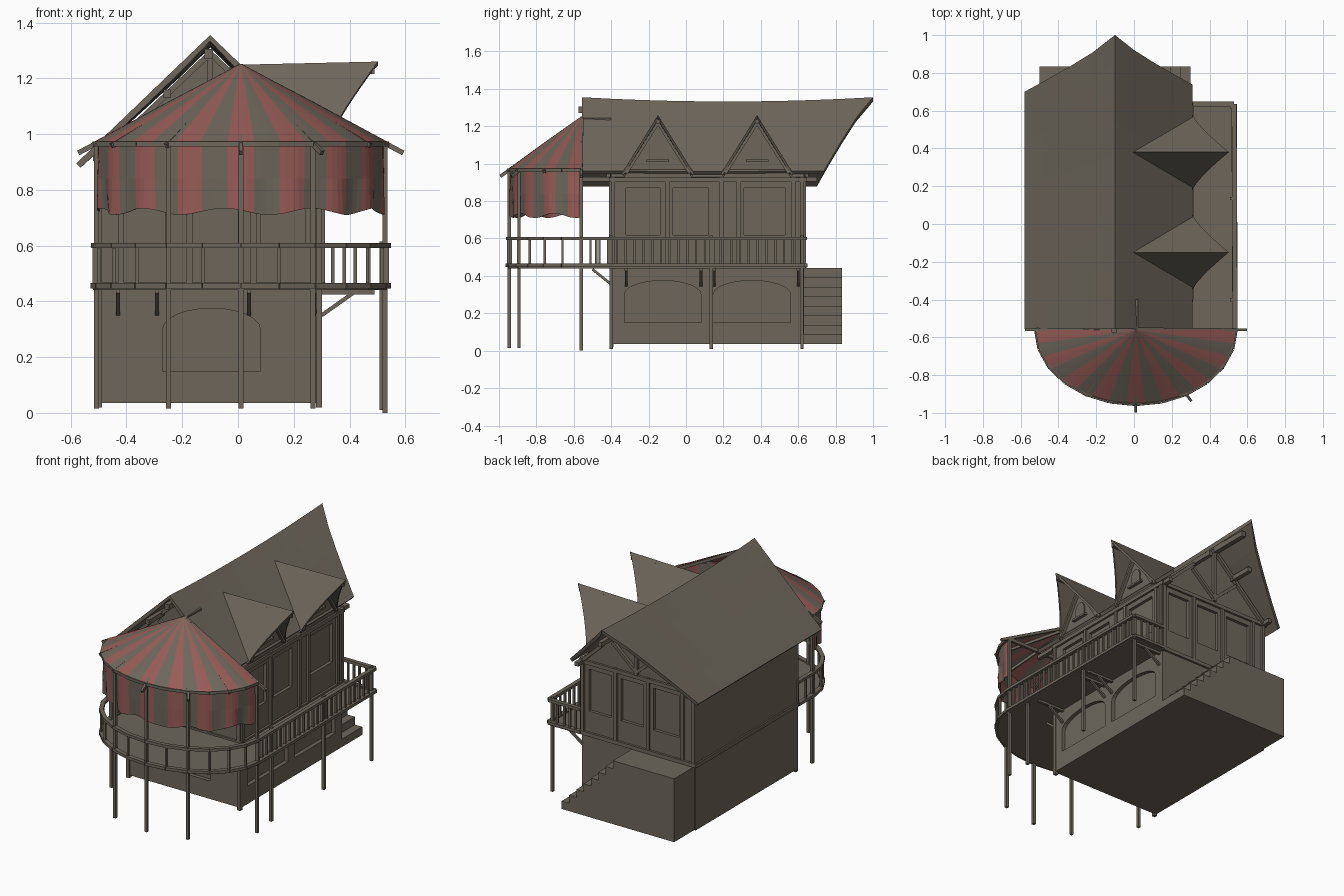
import bpy, bmesh, math
from mathutils import Vector, Matrix

if "Cube" in bpy.data.objects:
    bpy.data.objects.remove(bpy.data.objects["Cube"])


def material(name, rgb):
    m = bpy.data.materials.new(name)
    m.diffuse_color = (*rgb, 1)
    m.use_nodes = True
    m.node_tree.nodes["Principled BSDF"].inputs["Base Color"].default_value = m.diffuse_color
    return m


GREY = material("weathered grey brown", (0.155, 0.134, 0.105))
RED = material("awning red", (0.31, 0.105, 0.095))


class Part:
    """Collects simple solids into one named object."""
    def __init__(self, name):
        self.name, self.bm = name, bmesh.new()

    def box(self, x0, x1, y0, y1, z0, z1):
        m = Matrix.Translation(((x0 + x1) / 2, (y0 + y1) / 2, (z0 + z1) / 2)) @ \
            Matrix.Diagonal((x1 - x0, y1 - y0, z1 - z0, 1))
        bmesh.ops.create_cube(self.bm, size=1, matrix=m)

    def bar(self, p, q, w=0.02, h=0.02):
        p, q = Vector(p), Vector(q)
        d = (q - p).normalized()
        side = d.cross(Vector((0, 0, 1)))
        side = side.normalized() if side.length > 1e-4 else Vector((1, 0, 0))
        m = Matrix((side, d, side.cross(d))).transposed().to_4x4()
        m.translation = (p + q) / 2
        bmesh.ops.create_cube(self.bm, size=1,
                              matrix=m @ Matrix.Diagonal((w, (q - p).length, h, 1)))

    def prism(self, pts, vec):
        f = self.bm.faces.new([self.bm.verts.new(p) for p in pts])
        r = bmesh.ops.extrude_face_region(self.bm, geom=[f])
        bmesh.ops.translate(self.bm, vec=vec,
                            verts=[v for v in r["geom"] if isinstance(v, bmesh.types.BMVert)])

    def grid(self, rows, color=None):
        vs = [[self.bm.verts.new(p) for p in r] for r in rows]
        for i in range(len(vs) - 1):
            for j in range(len(vs[i]) - 1):
                f = self.bm.faces.new((vs[i][j], vs[i + 1][j], vs[i + 1][j + 1], vs[i][j + 1]))
                f.material_index = color(i) if color else 0

    def done(self, solid=0, offset=-1):
        bmesh.ops.remove_doubles(self.bm, verts=self.bm.verts, dist=1e-5)
        bmesh.ops.recalc_face_normals(self.bm, faces=self.bm.faces)
        me = bpy.data.meshes.new(self.name)
        self.bm.to_mesh(me)
        ob = bpy.data.objects.new(self.name, me)
        bpy.context.collection.objects.link(ob)
        me.materials.append(GREY)
        me.materials.append(RED)
        if solid:
            s = ob.modifiers.new("thickness", 'SOLIDIFY')
            s.thickness, s.offset = solid, offset
        return ob


def cut(ob, cutter):
    b = ob.modifiers.new("recess", 'BOOLEAN')
    b.object, b.solver = cutter, 'EXACT'
    cutter.hide_render = True
    cutter.hide_set(True)


def arch(a0, a1, z0, zs, zt, n=12):
    c, r = (a0 + a1) / 2, (a1 - a0) / 2
    return [(a0, z0), (a1, z0)] + [(c + r * math.cos(math.pi * i / n),
                                    zs + (zt - zs) * math.sin(math.pi * i / n)) for i in range(n + 1)]


X0, X1, Y0, Y1 = -0.51, 0.30, -0.40, 0.63
CX, CY, RX, RY = 0.01, -0.56, 0.525, 0.39


def ell(deg, s=1.0, z=0.0):
    a = math.radians(deg)
    return (CX - RX * s * math.cos(a), CY - RY * s * math.sin(a), z)


# ground floor with arched recesses
p = Part("ground_floor")
p.box(X0, X1, Y0, Y1, 0.035, 0.445)
ground = p.done()
c = Part("arch_cutter")
for a, b in ((-0.33, 0.08), (0.145, 0.56)):
    c.prism([(X1 - 0.025, y, z) for y, z in arch(a, b, 0.15, 0.30, 0.375)], (0.1, 0, 0))
c.prism([(x, Y0 + 0.025, z) for x, z in arch(-0.27, 0.08, 0.15, 0.30, 0.375)], (0, -0.1, 0))
cut(ground, c.done())

# upper floor with gable ends and window recesses
p = Part("upper_floor")
p.prism([(X0, Y0, 0.445), (X1, Y0, 0.445), (X1, Y0, 0.925), (-0.1, Y0, 1.30), (X0, Y0, 0.905)],
        (0, Y1 - Y0, 0))
upper = p.done()
side_win = ((-0.32, -0.14), (-0.07, 0.12), (0.31, 0.53))
back_win = ((0.09, 0.25), (-0.14, 0.02), (-0.39, -0.21))
c = Part("window_cutter")
for a, b in side_win:
    c.box(X1 - 0.02, X1 + 0.1, a, b, 0.62, 0.87)
for a, b in back_win:
    c.box(a, b, Y1 - 0.02, Y1 + 0.1, 0.60, 0.87)
for a, b in ((-0.42, -0.26), (-0.18, 0.0), (0.08, 0.24)):
    c.box(a, b, Y0 - 0.1, Y0 + 0.02, 0.60, 0.87)
cut(upper, c.done())

# timber frame on the upper walls
p = Part("wall_timbers")
for y in (-0.39, -0.10, 0.19, 0.28, 0.575, 0.62):
    p.box(X1 - 0.01, X1 + 0.012, y - 0.011, y + 0.011, 0.445, 0.93)
for x in (-0.50, -0.42, -0.175, 0.055, 0.29):
    p.box(x - 0.011, x + 0.011, Y1 - 0.01, Y1 + 0.012, 0.445, 0.93)
    p.box(x - 0.011, x + 0.011, Y0 - 0.012, Y0 + 0.01, 0.445, 0.93)
for z in (0.455, 0.915):
    p.box(X0 - 0.01, X1 + 0.012, Y0 - 0.012, Y0 + 0.01, z - 0.012, z + 0.012)
    p.box(X0 - 0.01, X1 + 0.012, Y1 - 0.01, Y1 + 0.014, z - 0.012, z + 0.012)
    p.box(X1 - 0.01, X1 + 0.014, Y0, Y1, z - 0.012, z + 0.012)
p.box(X0 - 0.01, X0 + 0.01, Y0, Y1, 0.44, 0.465)
for x in (X0 + 0.01, X1 - 0.01):
    p.box(x - 0.01, x + 0.012, Y0 - 0.01, Y0 + 0.012, 0.02, 0.93)
p.done()

# gable trusses and purlins under the roof
p = Part("roof_trusses")
for y in (Y0 - 0.015, Y1 + 0.015):
    p.bar((-0.1, y, 0.93), (-0.1, y, 1.29))
    for s in (-1, 1):
        p.bar((-0.1, y, 0.95), (-0.1 + s * 0.17, y, 1.10))
        p.bar((-0.1, y, 1.29), (-0.1 + s * 0.39, y, 0.92))
p.box(-0.12, -0.09, -0.575, 0.92, 1.27, 1.305)
for x in (-0.255, 0.055):
    p.box(x - 0.013, x + 0.013, -0.56, 0.80, 1.13, 1.16)
for x in (-0.50, 0.29):
    p.box(x - 0.013, x + 0.013, -0.56, 0.70, 0.905, 0.93)
p.done()

# main roof: sagging ridge, swept-back rear edge
rows = []
for i in range(11):
    v = i / 10
    row = []
    for x in (-0.58, -0.46, -0.34, -0.22, -0.1, 0.0, 0.1, 0.21, 0.31):
        t = abs(x + 0.1) / 0.48
        y = -0.555 + v * (1.555 - 0.30 * t ** 0.85)
        row.append((x, y, 1.355 - 0.46 * t - 0.09 * v * (1 - v) * (1 - t)))
    rows.append(row)
p = Part("main_roof")
p.grid(rows)
ob = p.done()
s = ob.modifiers.new("thickness", 'SOLIDIFY')
s.thickness, s.offset = 0.022, -1 if ob.data.polygons[0].normal.z > 0 else 1

# dormers: swept-forward roofs, gable walls, arched windows
for n, yc in enumerate((-0.15, 0.38)):
    p = Part(f"dormer_roof_{n + 1}")
    rows = []
    for k in range(-8, 9):
        t = abs(k) / 8
        z = 1.26 - 0.315 * t
        xb = -0.12 + (1.345 - z) / 0.958
        xf = 0.312 + 0.19 * (1 - t) ** 1.25
        rows.append([(xb + (xf - xb) * u, yc + 0.195 * k / 8, z - 0.012 * (1 - u) * (1 - t))
                     for u in (0, 0.5, 1)])
    p.grid(rows)
    ob = p.done()
    s = ob.modifiers.new("thickness", 'SOLIDIFY')
    s.thickness, s.offset = 0.014, -1 if ob.data.polygons[0].normal.z > 0 else 1

    p = Part(f"dormer_wall_{n + 1}")
    p.prism([(0.30, yc - 0.18, 0.93), (0.30, yc + 0.18, 0.93), (0.30, yc, 1.225)], (-0.28, 0, 0))
    p.prism([(0.30, yc + y, z) for y, z in arch(-0.04, 0.04, 1.02, 1.07, 1.12)], (0.008, 0, 0))
    p.box(0.30, 0.32, yc - 0.06, yc + 0.06, 1.01, 1.023)
    for sgn in (-1, 1):
        p.bar((0.312, yc + sgn * 0.17, 0.95), (0.312, yc, 1.22), 0.02, 0.018)
    p.box(0.30, 0.49, yc - 0.01, yc + 0.01, 1.215, 1.24)
    p.done()

# stairs along the back, rising towards the left
pts = [(X0 + 0.01, 0.035), (0.30, 0.035)]
for i in range(8):
    x, z = 0.30 - 0.052 * i, 0.035 + 0.051 * (i + 1)
    pts += [(x, z), (x - 0.052 if i < 7 else X0 + 0.01, z)]
p = Part("back_stairs")
p.prism([(x, Y1, z) for x, z in pts], (0, 0.205, 0))
p.done()

# wrap-around balcony deck
curve = [ell(15 * i) for i in range(13)]
p = Part("balcony_deck")
p.prism([(x, y, 0.44) for x, y, _ in [(CX - RX, Y0 + 0.01, 0)] + curve +
         [(0.53, 0.64, 0), (X1 - 0.01, 0.64, 0), (X1 - 0.01, Y0 + 0.01, 0)]], (0, 0, 0.016))
p.done()

# railing and balusters
path = [(CX - RX, Y0, 0)] + curve + [(0.53, 0.635, 0), (X1, 0.635, 0)]
p = Part("balcony_railing")
for a, b in zip(path, path[1:]):
    for z, w, h in ((0.60, 0.026, 0.018), (0.456, 0.028, 0.018)):
        p.bar((a[0], a[1], z), (b[0], b[1], z), w, h)
spots = [(x, y) for x, y, _ in curve] + [(CX - RX, -0.48), (CX - RX, Y0)]
spots += [(0.528, -0.51 + 0.047 * i) for i in range(24)]
spots += [(x, 0.635) for x in (0.34, 0.38, 0.42, 0.47)]
for x, y in spots:
    p.box(x - 0.006, x + 0.006, y - 0.006, y + 0.006, 0.45, 0.60)
p.done()

# posts: tall ones carry the awning, short ones the side balcony
p = Part("support_posts")
for deg in (0, 60, 90, 120, 180):
    x, y, _ = ell(deg, 0.985)
    p.box(x - 0.009, x + 0.009, y - 0.009, y + 0.009, 0.0 if deg == 180 else 0.015, 0.97)
for y in (-0.40, 0.135, 0.62):
    p.box(0.508, 0.526, y - 0.009, y + 0.009, 0.01, 0.615)
p.done()

# braces and joists below the deck
p = Part("deck_braces")
for x in (-0.43, -0.29, 0.04, 0.275):
    p.bar((x, Y0, 0.355), (x, Y0 - 0.10, 0.435), 0.014, 0.014)
for y in (-0.32, 0.08, 0.15, 0.60):
    p.bar((X1, y, 0.35), (X1 + 0.12, y, 0.435), 0.014, 0.014)
    p.box(X1, 0.49, y - 0.008, y + 0.008, 0.425, 0.442)
p.done()

# striped awning: half cone and wavy hanging curtain
N, SUB = 17, 4
stripe = lambda i: 1 if (i // SUB) % 2 == 0 else 0
top, hang = [], []
for i in range(N * SUB + 1):
    d = 180 * i / (N * SUB)
    wave = math.sin(i * math.pi / SUB)
    top.append([(CX, CY, 1.25), ell(d, 0.5, 1.112), ell(d, 1, 0.97)])
    hang.append([ell(d, 0.97, 0.965), ell(d, 0.97 + 0.008 * wave, 0.84),
                 ell(d, 0.965 + 0.018 * wave, 0.722 + 0.012 * math.sin(i * 0.45))])
p = Part("awning_canopy")
for i in range(N * SUB):
    vs = [[p.bm.verts.new(q) for q in r] for r in top[i:i + 2]]
    for f in ((vs[0][0], vs[0][1], vs[1][1]), (vs[0][1], vs[0][2], vs[1][2], vs[1][1])):
        p.bm.faces.new(f).material_index = stripe(i)
p.done(0.005, 0)
p = Part("awning_curtain")
p.grid(hang, stripe)
p.done(0.004, 0)

# awning frame: rim, rafters with protruding tails, rear beam
p = Part("awning_frame")
for i in range(12):
    p.bar(ell(15 * i, 1, 0.965), ell(15 * i + 15, 1, 0.965), 0.014, 0.018)
for deg in (0, 30, 60, 90, 120, 150, 180):
    s = 1.11 if deg in (0, 90, 120, 180) else 1.02
    p.bar((CX, CY + 0.005, 1.243), ell(deg, s, 1.243 - 0.28 * s), 0.014, 0.018)
p.box(CX - RX, CX + RX, CY - 0.008, CY + 0.008, 0.95, 0.972)
p.box(CX - 0.01, CX + 0.01, CY, Y0, 1.225, 1.245)
p.done()
